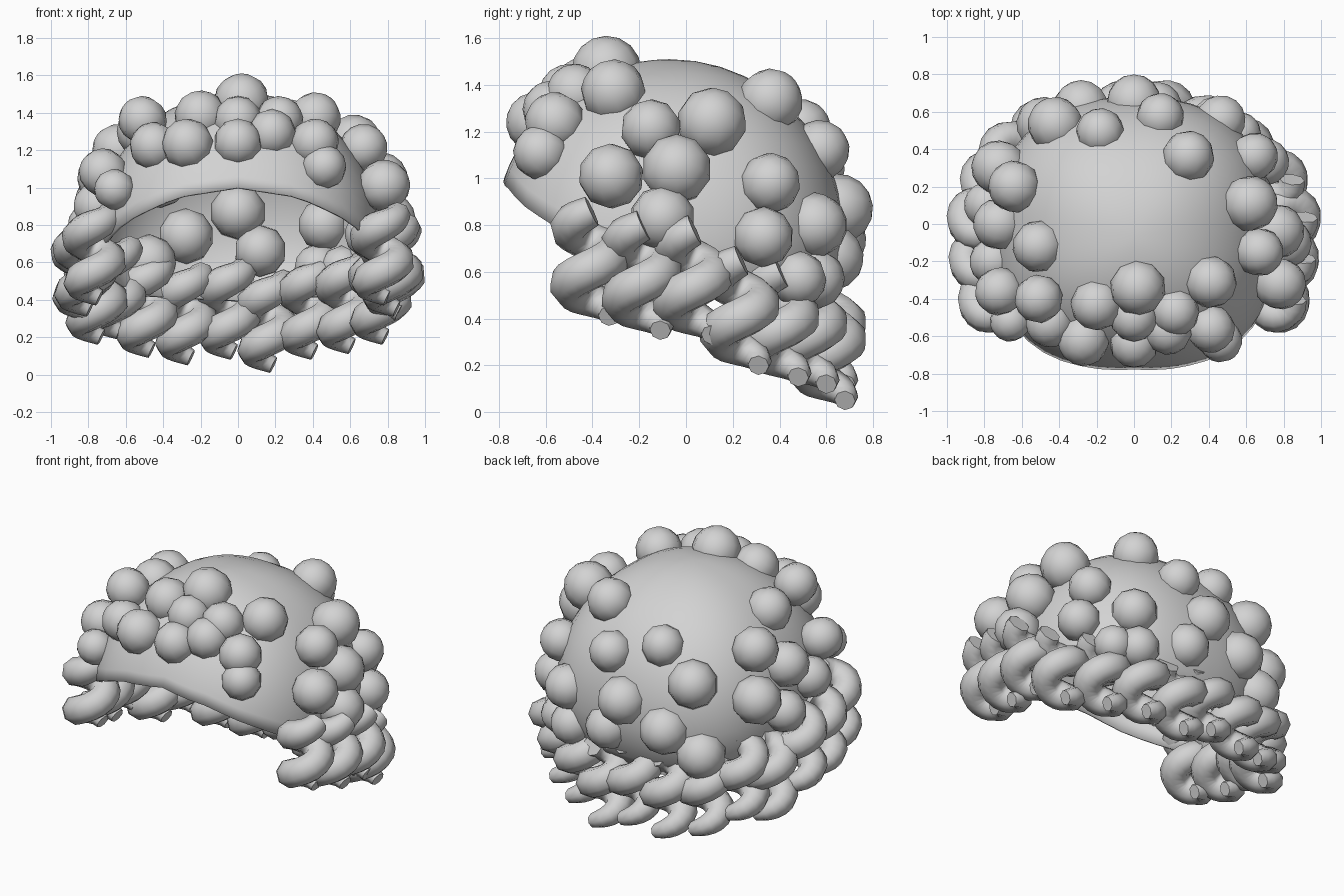
import bpy, bmesh
from math import sin, cos, acos, radians, pi
from mathutils import Vector

if "Cube" in bpy.data.objects:
    bpy.data.objects.remove(bpy.data.objects["Cube"], do_unlink=True)

# One plain grey for the whole wig
grey = bpy.data.materials.new("hair_grey")
grey.use_nodes = True
colour = (0.65, 0.65, 0.65, 1)
grey.diffuse_color = colour
grey.node_tree.nodes["Principled BSDF"].inputs["Base Color"].default_value = colour


def add_object(name, data, location=(0, 0, 0)):
    obj = bpy.data.objects.new(name, data)
    obj.location = location
    bpy.context.collection.objects.link(obj)
    return obj


def finish_mesh(name, bm):
    mesh = bpy.data.meshes.new(name)
    bmesh.ops.recalc_face_normals(bm, faces=bm.faces)
    bm.to_mesh(mesh)
    bm.free()
    mesh.materials.append(grey)
    mesh.shade_smooth()
    return mesh


# Cap: a squarish dome whose rim arches at the front and drops at the back
RIM = [(0, 1.0), (25, 0.95), (48, 0.82), (65, 0.7), (95, 0.58), (130, 0.42), (180, 0.39)]


def rim_height(angle):
    for (a0, z0), (a1, z1) in zip(RIM, RIM[1:]):
        if angle <= a1:
            return z0 + (z1 - z0) * (angle - a0) / (a1 - a0)
    return RIM[-1][1]


def build_cap(segments=48, rows=14):
    bm = bmesh.new()
    top = bm.verts.new((0, -0.07, 1.51))
    columns = []
    for i in range(segments):
        a = 2 * pi * i / segments
        degrees = 360 * i / segments
        last = acos((rim_height(min(degrees, 360 - degrees)) - 0.75) / 0.76)
        square = (abs(sin(a)) ** 2.4 + abs(cos(a)) ** 2.4) ** (-1 / 2.4)
        column = []
        for j in range(1, rows + 1):
            p = last * j / rows
            z = 0.75 + 0.76 * cos(p)
            # the nape tucks in slightly
            r = sin(p) * square * (1 - 0.25 * max(0, 0.61 - z))
            column.append(bm.verts.new((0.76 * r * sin(a), -0.07 - 0.75 * r * cos(a), z)))
        columns.append(column)
    for i, left in enumerate(columns):
        right = columns[(i + 1) % segments]
        bm.faces.new((top, left[0], right[0]))
        for j in range(rows - 1):
            bm.faces.new((left[j], left[j + 1], right[j + 1], right[j]))
    cap = add_object("hair_cap", finish_mesh("hair_cap", bm))
    shell = cap.modifiers.new("shell", 'SOLIDIFY')
    shell.thickness = 0.015
    shell.offset = -1


build_cap()

# Round curls dotted over the cap: x, y, z, radius
FRONT = [(0.02, -0.34, 1.46, 0.15), (0.41, -0.31, 1.37, 0.14), (-0.2, -0.43, 1.38, 0.14),
         (0.22, -0.47, 1.36, 0.13), (0.18, -0.57, 1.29, 0.13), (0, -0.64, 1.24, 0.13),
         (-0.27, -0.62, 1.23, 0.14), (-0.45, -0.53, 1.22, 0.13), (-0.51, -0.4, 1.36, 0.13),
         (0.46, -0.62, 1.11, 0.12), (-0.66, -0.52, 0.99, 0.11), (0, -0.5, 1.36, 0.13),
         (0.41, -0.56, 1.24, 0.13)]
LEFT = [(0.67, -0.15, 1.21, 0.13), (0.62, 0.11, 1.24, 0.15), (0.29, 0.36, 1.33, 0.14),
        (0.78, -0.32, 1.01, 0.14), (0.76, -0.04, 1.04, 0.15), (0.81, -0.1, 0.83, 0.14),
        (0.64, 0.36, 0.98, 0.13), (0.7, 0.33, 0.75, 0.13), (0.56, 0.48, 0.57, 0.12)]
RIGHT = [(-0.51, -0.12, 1.3, 0.14), (-0.64, 0.2, 1.2, 0.14), (-0.72, -0.36, 1.08, 0.13),
         (-0.72, 0.3, 0.93, 0.15), (-0.72, 0, 1.05, 0.14), (-0.75, -0.2, 0.9, 0.13),
         (-0.78, 0.1, 0.8, 0.13)]
BACK = [(0.14, 0.57, 1.12, 0.13), (-0.18, 0.49, 1.21, 0.13), (-0.42, 0.53, 1.04, 0.15),
        (0, 0.65, 0.87, 0.15), (0.12, 0.62, 0.66, 0.14), (-0.28, 0.62, 0.74, 0.15),
        (-0.48, 0.53, 0.6, 0.15), (0.46, 0.55, 0.8, 0.14), (0.43, 0.55, 0.57, 0.13)]

ball = bmesh.new()
bmesh.ops.create_uvsphere(ball, u_segments=10, v_segments=8, radius=1)
ball_mesh = finish_mesh("round_curl", ball)
centre = Vector((0, -0.05, 0.8))
for region, spots in (("front", FRONT), ("left", LEFT), ("right", RIGHT), ("back", BACK)):
    for *spot, radius in spots:
        curl = add_object(region + "_round_curl", ball_mesh, spot)
        curl.scale = (radius, radius, radius)
        outward = Vector(spot) - centre
        curl.rotation_euler = outward.to_track_quat('Z', 'Y').to_euler()


# Ringlet: a plump tapered corkscrew of nearly two turns, hung around the rim
def build_ringlet(steps=28):
    curve = bpy.data.curves.new("ringlet", 'CURVE')
    curve.dimensions = '3D'
    curve.bevel_depth = 0.09
    curve.bevel_resolution = 2
    curve.use_fill_caps = True
    spline = curve.splines.new('POLY')
    spline.points.add(steps)
    for i, point in enumerate(spline.points):
        t = i / steps
        a = radians(365 - 655 * t)
        point.co = (0.085 * cos(a), 0.085 * sin(a), 0.5 - 0.45 * t, 1)
        point.radius = min(1, 0.75 + 1.5 * t, 0.5 + 2.2 * (1 - t))
    source = add_object("ringlet_source", curve)
    bpy.context.view_layer.update()
    evaluated = source.evaluated_get(bpy.context.evaluated_depsgraph_get())
    mesh = bpy.data.meshes.new_from_object(evaluated)
    bpy.data.objects.remove(source, do_unlink=True)
    mesh.materials.clear()
    mesh.materials.append(grey)
    mesh.shade_smooth()
    return mesh


ringlet = build_ringlet()
SIDE = [(0.77, -0.41, 0.36), (0.82, -0.19, 0.3), (0.83, 0.03, 0.28), (0.76, 0.23, 0.15)]
REAR = [(0.58, 0.4, 0.1), (0.38, 0.52, 0.07), (0.16, 0.6, 0), (-0.05, 0.6, 0.07),
        (-0.28, 0.58, 0.04), (-0.49, 0.5, 0.08), (-0.66, 0.38, 0.18)]
for x, y, z in SIDE:
    add_object("left_ringlet", ringlet, (x, y, z))
    add_object("right_ringlet", ringlet, (-x, y, z))
for spot in REAR:
    add_object("back_ringlet", ringlet, spot)
